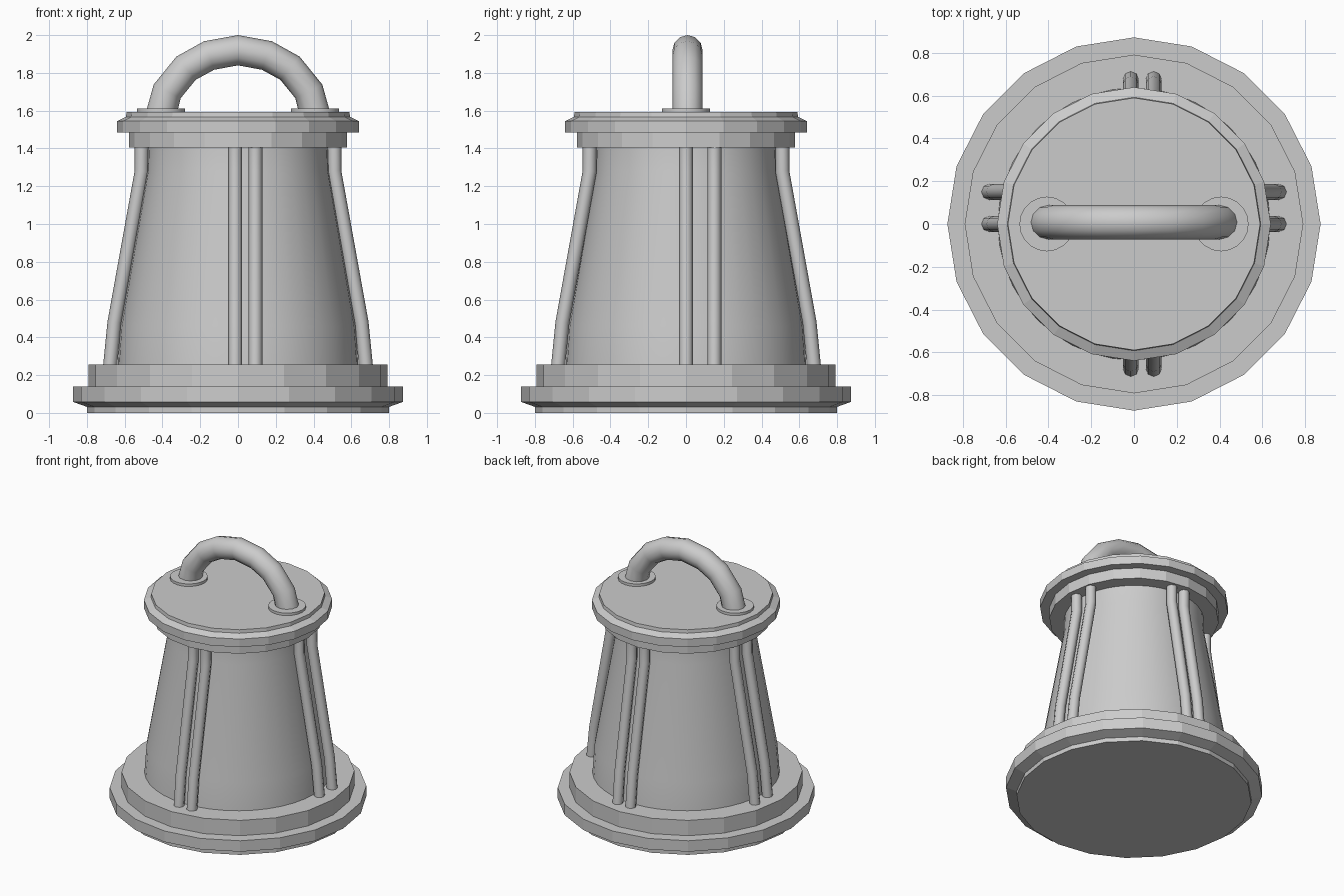
import bpy, math

if "Cube" in bpy.data.objects:
    bpy.data.objects.remove(bpy.data.objects["Cube"])

SIDES = 20


def activate(obj):
    bpy.ops.object.select_all(action='DESELECT')
    obj.select_set(True)
    bpy.context.view_layer.objects.active = obj


def lathe(name, profile, sides=SIDES, centre=(0, 0, 0), smooth=False):
    """Closed solid of revolution from (radius, z) points, bottom to top."""
    verts, faces = [], []
    for r, z in profile:
        for i in range(sides):
            a = 2 * math.pi * i / sides
            verts.append((r * math.cos(a), r * math.sin(a), z))
    for k in range(len(profile) - 1):
        for i in range(sides):
            j = (i + 1) % sides
            b, t = k * sides, (k + 1) * sides
            faces.append((b + i, b + j, t + j, t + i))
    faces.append(tuple(reversed(range(sides))))
    top = (len(profile) - 1) * sides
    faces.append(tuple(range(top, top + sides)))
    mesh = bpy.data.meshes.new(name)
    mesh.from_pydata(verts, [], faces)
    obj = bpy.data.objects.new(name, mesh)
    obj.location = centre
    bpy.context.collection.objects.link(obj)
    if smooth:
        activate(obj)
        bpy.ops.object.shade_smooth_by_angle(angle=math.radians(40))
    return obj


def tube(name, points, radius, resolution):
    """Smooth round bar along a polyline."""
    curve = bpy.data.curves.new(name, 'CURVE')
    curve.dimensions = '3D'
    curve.bevel_depth = radius
    curve.bevel_resolution = resolution
    curve.use_fill_caps = True
    spline = curve.splines.new('POLY')
    spline.points.add(len(points) - 1)
    for p, co in zip(spline.points, points):
        p.co = (*co, 1)
    obj = bpy.data.objects.new(name, curve)
    bpy.context.collection.objects.link(obj)
    activate(obj)
    bpy.ops.object.convert(target='MESH')
    obj = bpy.context.view_layer.objects.active
    bpy.ops.object.shade_smooth_by_angle(angle=math.radians(50))
    return obj


# Stepped base
lathe("base", [(0.80, 0), (0.80, 0.032), (0.873, 0.058), (0.873, 0.14),
               (0.792, 0.14), (0.792, 0.255)])

# Tapered lantern body
lathe("body", [(0.637, 0.25), (0.622, 0.46), (0.48, 1.28), (0.475, 1.41)],
      sides=40, smooth=True)

# Stepped lid
lathe("lid", [(0.577, 1.406), (0.577, 1.485), (0.64, 1.485), (0.64, 1.545),
              (0.593, 1.567), (0.59, 1.592)])

# Guard bars: a pair on each of the four sides
bar_profile = [(0.677, 0.25), (0.654, 0.48), (0.51, 1.28), (0.51, 1.41)]
for s, fb, lr in ((-1, "front", "left"), (1, "back", "right")):
    for n, x in enumerate((-0.015, 0.092), 1):
        tube(f"{fb}_bar_{n}", [(x, s * r, z) for r, z in bar_profile], 0.037, 2)
    for n, y in enumerate((0.0, 0.15), 1):
        tube(f"{lr}_bar_{n}", [(s * r, y, z) for r, z in bar_profile], 0.037, 2)

# Handle mounting discs
for s, side in ((-1, "left"), (1, "right")):
    lathe(f"{side}_handle_mount", [(0.128, 1.585), (0.128, 1.611)],
          centre=(s * 0.408, 0, 0), smooth=True)

# Arched carrying handle
half = [(0.405, 1.59), (0.375, 1.702), (0.275, 1.825), (0.153, 1.892)]
path = [(-x, z) for x, z in half] + [(0, 1.92)] + list(reversed(half))
tube("handle", [(x, 0.008, z) for x, z in path], 0.08, 4)
